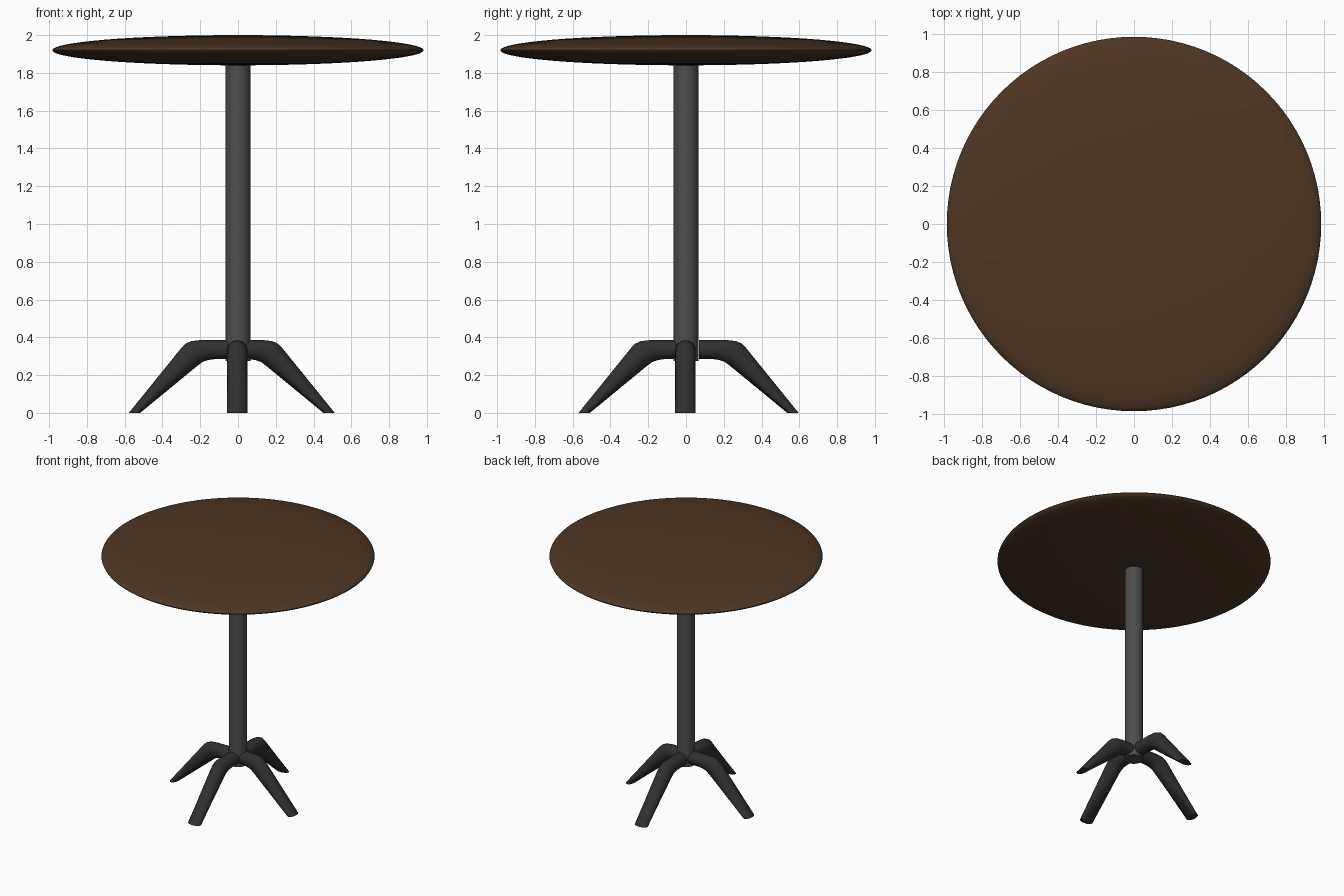
import bpy, bmesh, math
from mathutils import Matrix, Vector

cube = bpy.data.objects.get("Cube")
if cube:
    bpy.data.objects.remove(cube, do_unlink=True)


def material(name, rgb):
    m = bpy.data.materials.new(name)
    m.use_nodes = True
    m.diffuse_color = (*rgb, 1)
    m.node_tree.nodes["Principled BSDF"].inputs["Base Color"].default_value = (*rgb, 1)
    return m


brown = material("brown wood", (0.075, 0.036, 0.016))
grey = material("grey metal", (0.075, 0.075, 0.075))
black = material("black metal", (0.03, 0.03, 0.03))


def loft(name, rings, mat):
    """Skin equal-length rings of points and cap both ends."""
    bm = bmesh.new()
    loops = [[bm.verts.new(p) for p in ring] for ring in rings]
    n = len(loops[0])
    for a, b in zip(loops, loops[1:]):
        for i in range(n):
            j = (i + 1) % n
            bm.faces.new((a[i], a[j], b[j], b[i]))
    bm.faces.new(loops[0])
    bm.faces.new(loops[-1])
    bmesh.ops.recalc_face_normals(bm, faces=bm.faces)
    mesh = bpy.data.meshes.new(name)
    bm.to_mesh(mesh)
    bm.free()
    mesh.materials.append(mat)
    obj = bpy.data.objects.new(name, mesh)
    bpy.context.collection.objects.link(obj)
    bpy.ops.object.select_all(action='DESELECT')
    obj.select_set(True)
    bpy.context.view_layer.objects.active = obj
    bpy.ops.object.shade_smooth_by_angle(angle=math.radians(50))
    return obj


def circle(r, z, n):
    return [(r * math.cos(math.tau * i / n), r * math.sin(math.tau * i / n), z)
            for i in range(n)]


# Lens-shaped round top, with rings bunched toward the rim
angles = [math.radians(-88 + 176 * k / 32) for k in range(33)]
loft("table_top", [circle(0.983 * math.cos(a), 1.92 + 0.08 * math.sin(a), 96)
                   for a in angles], brown)

# Central column
loft("column", [circle(0.066, 0.275, 40), circle(0.066, 1.86, 40)], grey)

# Leg section stations: upper and lower (distance outward, height)
stations = [((0.07, 0.385), (0.07, 0.285)),
            ((0.22, 0.385), (0.14, 0.285)),
            ((0.265, 0.38), (0.175, 0.28)),
            ((0.295, 0.367), (0.205, 0.27)),
            ((0.317, 0.345), (0.232, 0.25)),
            ((0.596, 0.0), (0.536, 0.0))]


def leg(name, degrees, shift):
    rings = []
    turn = Matrix.Rotation(math.radians(degrees), 3, 'Z')
    for (ux, uz), (lx, lz) in stations:
        top, low = Vector((ux + shift, 0, uz)), Vector((lx + shift, 0, lz))
        mid, half = (top + low) / 2, (top - low) / 2
        side = Vector((0, 0.054, 0))
        rings.append([turn @ (mid + half * math.cos(t) + side * math.sin(t))
                      + Vector((-0.004, -0.003, 0))
                      for t in (math.tau * i / 24 for i in range(24))])
    loft(name, rings, black)


# Four splayed legs, each set at a slightly different distance
leg("left_leg", 0, -0.08)
leg("back_leg", 90, 0.003)
leg("right_leg", 180, -0.022)
leg("front_leg", 270, -0.03)
